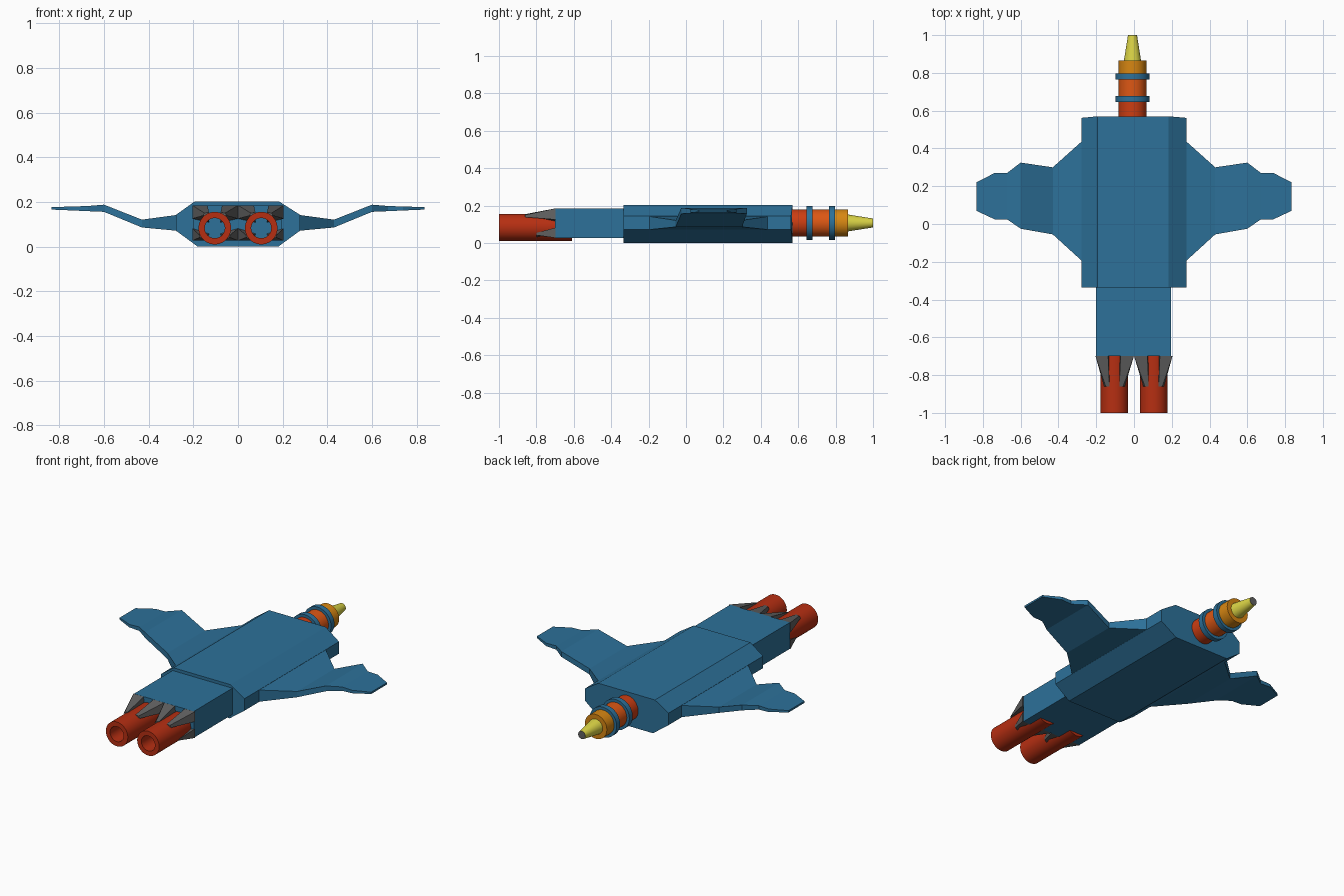
import bpy, bmesh, math
from mathutils import Vector

if "Cube" in bpy.data.objects:
    bpy.data.objects.remove(bpy.data.objects["Cube"])


def material(name, rgb):
    m = bpy.data.materials.new(name)
    m.diffuse_color = (*rgb, 1)
    m.use_nodes = True
    m.node_tree.nodes["Principled BSDF"].inputs["Base Color"].default_value = m.diffuse_color
    return m


BLUE = material("hull_blue", (0.026, 0.165, 0.32))
RED = material("engine_red", (0.47, 0.028, 0.006))
SCARLET = material("nose_red", (0.60, 0.047, 0.006))
ORANGE = material("nose_orange", (0.72, 0.095, 0.007))
GOLD = material("nose_gold", (0.68, 0.24, 0.006))
YELLOW = material("tip_yellow", (0.70, 0.65, 0.06))
GREY = material("claw_grey", (0.12, 0.12, 0.12))


def finish(bm, name, mat, smooth=False):
    bmesh.ops.recalc_face_normals(bm, faces=bm.faces)
    me = bpy.data.meshes.new(name)
    bm.to_mesh(me)
    bm.free()
    me.materials.append(mat)
    ob = bpy.data.objects.new(name, me)
    bpy.context.collection.objects.link(ob)
    if smooth:
        bpy.ops.object.select_all(action='DESELECT')
        ob.select_set(True)
        bpy.context.view_layer.objects.active = ob
        bpy.ops.object.shade_smooth_by_angle(angle=math.radians(35))
    return ob


def loft(name, loops, mat):
    """Skin equal-length loops of points and cap both ends."""
    bm = bmesh.new()
    rings = [[bm.verts.new(p) for p in lp] for lp in loops]
    n = len(rings[0])
    for a, b in zip(rings, rings[1:]):
        for i in range(n):
            j = (i + 1) % n
            bm.faces.new((a[i], a[j], b[j], b[i]))
    bm.faces.new(rings[0])
    bm.faces.new(rings[-1])
    return finish(bm, name, mat)


def turned(name, profile, cx, cz, mat, closed=False, n=40):
    """Revolve (y, radius) points about a lengthwise axis."""
    bm = bmesh.new()
    rings = [[bm.verts.new((cx + r * math.cos(2 * math.pi * i / n), y,
                            cz + r * math.sin(2 * math.pi * i / n))) for i in range(n)]
             for y, r in profile]
    pairs = list(zip(rings, rings[1:]))
    if closed:
        pairs.append((rings[-1], rings[0]))
    else:
        bm.faces.new(rings[0])
        bm.faces.new(rings[-1])
    for a, b in pairs:
        for i in range(n):
            j = (i + 1) % n
            bm.faces.new((a[i], a[j], b[j], b[i]))
    return finish(bm, name, mat, True)


# main hull: octagonal section, sides very slightly shorter at the nose end
section = [(-0.18, 0), (0.18, 0), (0.277, 0.071), (0.277, 0.143),
           (0.183, 0.203), (-0.193, 0.203), (-0.277, 0.143), (-0.277, 0.071)]
loft("main_hull", [[(x, -0.335, z) for x, z in section],
                   [(x, 0.562 if abs(x) > 0.2 else 0.57, z) for x, z in section]], BLUE)

# rear hull block
block = [(-0.2, 0.027), (0.197, 0.027), (0.197, 0.185), (-0.2, 0.185)]
loft("rear_hull", [[(x, y, z) for x, z in block] for y in (-0.7, -0.33)], BLUE)

# gull wings: x, rear y, front y, lower z, upper z
stations = [(0.26, -0.21, 0.452, 0.070, 0.144), (0.43, -0.055, 0.30, 0.086, 0.121),
            (0.60, -0.025, 0.325, 0.156, 0.188), (0.672, 0.025, 0.27, 0.159, 0.182),
            (0.738, 0.025, 0.27, 0.162, 0.180), (0.835, 0.07, 0.22, 0.166, 0.177)]
for s, side in ((-1, "left"), (1, "right")):
    loft(side + "_wing", [[(s * x, r, lo), (s * x, f, lo), (s * x, f, hi), (s * x, r, hi)]
                          for x, r, f, lo, hi in stations], BLUE)

# engines with four tapered claws each
CZ = 0.083
for s, side in ((-1, "left"), (1, "right")):
    cx = s * 0.104
    turned(side + "_engine", [(-1, 0.045), (-1, 0.073), (-0.61, 0.073), (-0.61, 0.045)],
           cx, CZ, RED, closed=True)
    for d in (-1, 1):
        edge = 0.1 if d == s else 0.104
        # claw base on the block's end face and small tip on the engine surface
        upper = [(0.033, 0.185), (edge, 0.185), (edge, 0.125), (0.025, 0.108)]
        upper_tip = [(0.026, 0.154), (0.046, 0.150), (0.055, 0.138), (0.028, 0.145)]
        lower = [(0.033, 0.027), (edge, 0.027), (edge, 0.082), (0.025, 0.058)]
        lower_tip = [(0.050, 0.030), (0.066, 0.042), (0.070, 0.054), (0.055, 0.045)]
        for tag, base, tip, y in (("upper", upper, upper_tip, -0.86),
                                  ("lower", lower, lower_tip, -0.80)):
            where = "outer" if d == s else "inner"
            loft(f"{side}_{where}_{tag}_claw",
                 [[(cx + d * x, -0.698, z) for x, z in base],
                  [(cx + d * x, y, z) for x, z in tip]], GREY)

# nose barrel, collars and tip
NX, NZ = -0.008, 0.107
for name, y0, y1, r0, r1, mat in (
        ("nose_base", 0.55, 0.66, 0.073, 0.073, SCARLET),
        ("nose_middle", 0.66, 0.78, 0.073, 0.073, ORANGE),
        ("nose_front", 0.78, 0.866, 0.073, 0.073, GOLD),
        ("rear_collar", 0.645, 0.677, 0.09, 0.09, BLUE),
        ("front_collar", 0.765, 0.797, 0.09, 0.09, BLUE),
        ("nose_cone", 0.86, 0.999, 0.046, 0.024, YELLOW),
        ("cone_cap", 0.995, 1.0, 0.0235, 0.0235, GREY)):
    turned(name, [(y0, r0), (y1, r1)], NX, NZ, mat)
